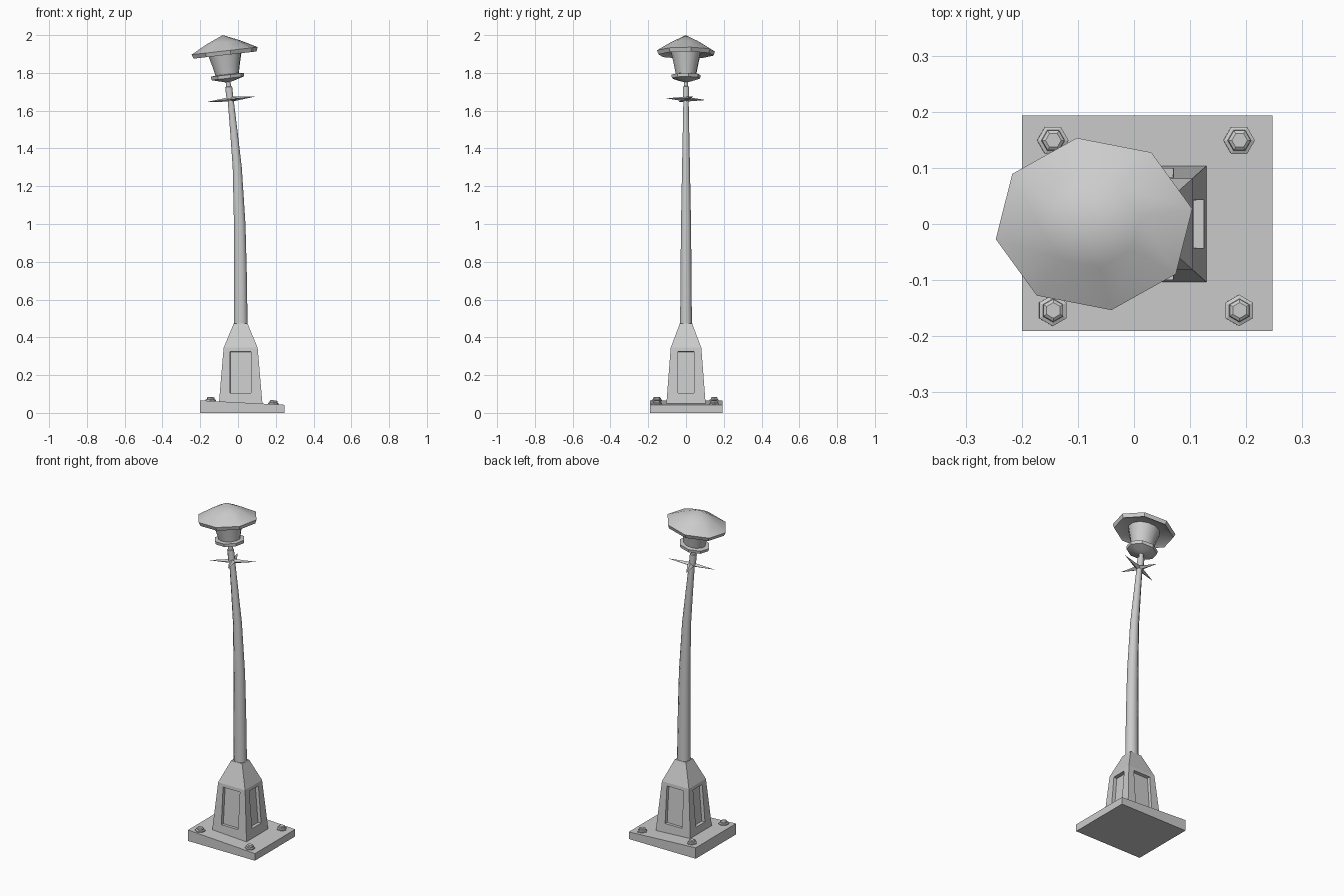
import bpy, bmesh
from math import sin, cos, radians, pi
from mathutils import Matrix, Vector

cube = bpy.data.objects.get("Cube")
if cube:
    bpy.data.objects.remove(cube)

GREY = (0.6, 0.6, 0.6, 1)
metal = bpy.data.materials.new("grey_metal")
metal.use_nodes = True
metal.diffuse_color = GREY
metal.node_tree.nodes["Principled BSDF"].inputs["Base Color"].default_value = GREY

DEPTH = 0.87                                   # the whole post is narrower in y
SQUASH = Matrix.Diagonal((1, DEPTH, 1, 1))
HEAD = (Matrix.Translation((-0.042, 0, 1.66))  # tilted frame of the lamp head
        @ Matrix.Rotation(radians(-6.5), 4, 'Y') @ SQUASH)


def finish(name, bm, matrix=Matrix(), angle=30):
    bm.transform(matrix)
    bmesh.ops.recalc_face_normals(bm, faces=bm.faces)
    mesh = bpy.data.meshes.new(name)
    bm.to_mesh(mesh)
    bm.free()
    mesh.materials.append(metal)
    obj = bpy.data.objects.new(name, mesh)
    bpy.context.collection.objects.link(obj)
    if angle:
        bpy.ops.object.select_all(action='DESELECT')
        obj.select_set(True)
        bpy.context.view_layer.objects.active = obj
        bpy.ops.object.shade_smooth_by_angle(angle=radians(angle))
    return obj


def lathe(name, profile, sides=8, phase=0.0, matrix=Matrix(), angle=50):
    """Rings of (radius, height, optional x offset); radius 0 makes a point."""
    bm = bmesh.new()
    rings = []
    for r, z, *off in profile:
        x = off[0] if off else 0
        if r == 0:
            rings.append([bm.verts.new((x, 0, z))])
            continue
        turns = [radians(phase) + 2 * pi * i / sides for i in range(sides)]
        rings.append([bm.verts.new((x + r * cos(a), r * sin(a), z)) for a in turns])
    for low, high in zip(rings, rings[1:]):
        for i in range(sides):
            j = (i + 1) % sides
            quad = [low[i % len(low)], low[j % len(low)],
                    high[j % len(high)], high[i % len(high)]]
            bm.faces.new(list(dict.fromkeys(quad)))
    for ring in (rings[0], rings[-1]):
        if len(ring) > 2:
            bm.faces.new(ring)
    return finish(name, bm, matrix, angle)


# Base plate, its top sloping down towards +x
def plate_top(x):
    return 0.066 - 0.052 * (x + 0.2)


bm = bmesh.new()
bmesh.ops.create_cube(bm, size=1)
for v in bm.verts:
    v.co.x = 0.247 if v.co.x > 0 else -0.2
    v.co.y = 0.193 if v.co.y > 0 else -0.191
    v.co.z = plate_top(v.co.x) if v.co.z > 0 else 0
finish("base_plate", bm, angle=0)

# Hexagonal anchor bolts at the four corners
for side, x in (("right", -0.145), ("left", 0.187)):
    for end, y in (("front", -0.154), ("back", 0.149)):
        place = (Matrix.Translation((x, y, plate_top(x) - 0.004))
                 @ Matrix.Rotation(0.052, 4, 'Y'))
        lathe(f"{end}_{side}_bolt",
              [(0.028, 0), (0.028, 0.01), (0.021, 0.013), (0.02, 0.021), (0.014, 0.025)],
              6, 0 if end == "back" else 30, place, 0)

# Pedestal: tapered square box with a hipped top
LOW, SHOULDER = 0.04, 0.345


def half_width(z):
    return 0.116 - 0.026 * (z - LOW) / (SHOULDER - LOW)


bm = bmesh.new()
corners = [(1, 1), (-1, 1), (-1, -1), (1, -1)]
levels = [(half_width(LOW), LOW), (half_width(SHOULDER), SHOULDER), (0.037, 0.472)]
rings = [[bm.verts.new((cx * h, cy * h, z)) for cx, cy in corners] for h, z in levels]
walls = []
for k in range(2):
    for i in range(4):
        j = (i + 1) % 4
        face = bm.faces.new((rings[k][i], rings[k][j], rings[k + 1][j], rings[k + 1][i]))
        if k == 0:
            walls.append(face)
bm.faces.new(rings[0])
bm.faces.new(rings[2])
bmesh.ops.recalc_face_normals(bm, faces=bm.faces)

# Recessed rectangular panel in each wall
bmesh.ops.inset_individual(bm, faces=walls, thickness=0.04)
for face in walls:
    n = face.normal
    out, along = (0, 1) if abs(n.x) > abs(n.y) else (1, 0)
    sign = 1 if n[out] > 0 else -1
    wide = 0.056 if along == 0 else 0.048
    for v in face.verts:
        z = 0.325 if v.co.z > 0.19 else 0.105
        v.co[along] = wide if v.co[along] > 0 else -wide
        v.co[out] = sign * half_width(z)
        v.co.z = z
bm.normal_update()
bmesh.ops.inset_individual(bm, faces=walls, thickness=0.002, depth=-0.02)
finish("pedestal", bm, Matrix.Translation((0.014, 0, 0)) @ Matrix.Diagonal((1, 0.9, 1, 1)), 0)

# Bent, tapering pole
lathe("pole", [(0.039, 0.45, 0.015), (0.036, 0.75, 0.013), (0.033, 1.0, 0.009),
               (0.026, 1.3, -0.004), (0.021, 1.5, -0.023), (0.017, 1.67, -0.04)],
      8, 22.5, SQUASH)

# Four-pointed star bracket
bm = bmesh.new()
rim = []
for i in range(8):
    a = radians(19 + 45 * i)
    r = 0.026 if i % 2 else (0.14, 0.128)[(i // 2) % 2]
    rim.append(bm.verts.new((r * cos(a), r * sin(a), 0)))
for h in (0.013, -0.013):
    tip = bm.verts.new((0, 0, h))
    for i in range(8):
        bm.faces.new((rim[i], rim[(i + 1) % 8], tip))
finish("star_bracket", bm, HEAD @ Matrix.Translation((0.008, 0, 0)), 0)

# Collar and thin neck under the lamp
lathe("neck", [(0.02, 0), (0.02, 0.066), (0.014, 0.069), (0.014, 0.108)], 8, 22.5, HEAD)

# Dished lamp tray
lathe("lamp_tray", [(0.014, 0.092), (0.045, 0.1), (0.087, 0.112), (0.09, 0.13), (0.06, 0.134)],
      8, 10, HEAD, 30)

# Flared lamp body
lathe("lamp_body", [(0.062, 0.128), (0.075, 0.185), (0.092, 0.25)], 12, 10, HEAD)

# Octagonal roof with a shallow hollow underside
lathe("lamp_roof", [(0.08, 0.252), (0.156, 0.244), (0.17, 0.236), (0.179, 0.258),
                    (0.09, 0.304), (0, 0.342)], 8, 10, HEAD, 30)
